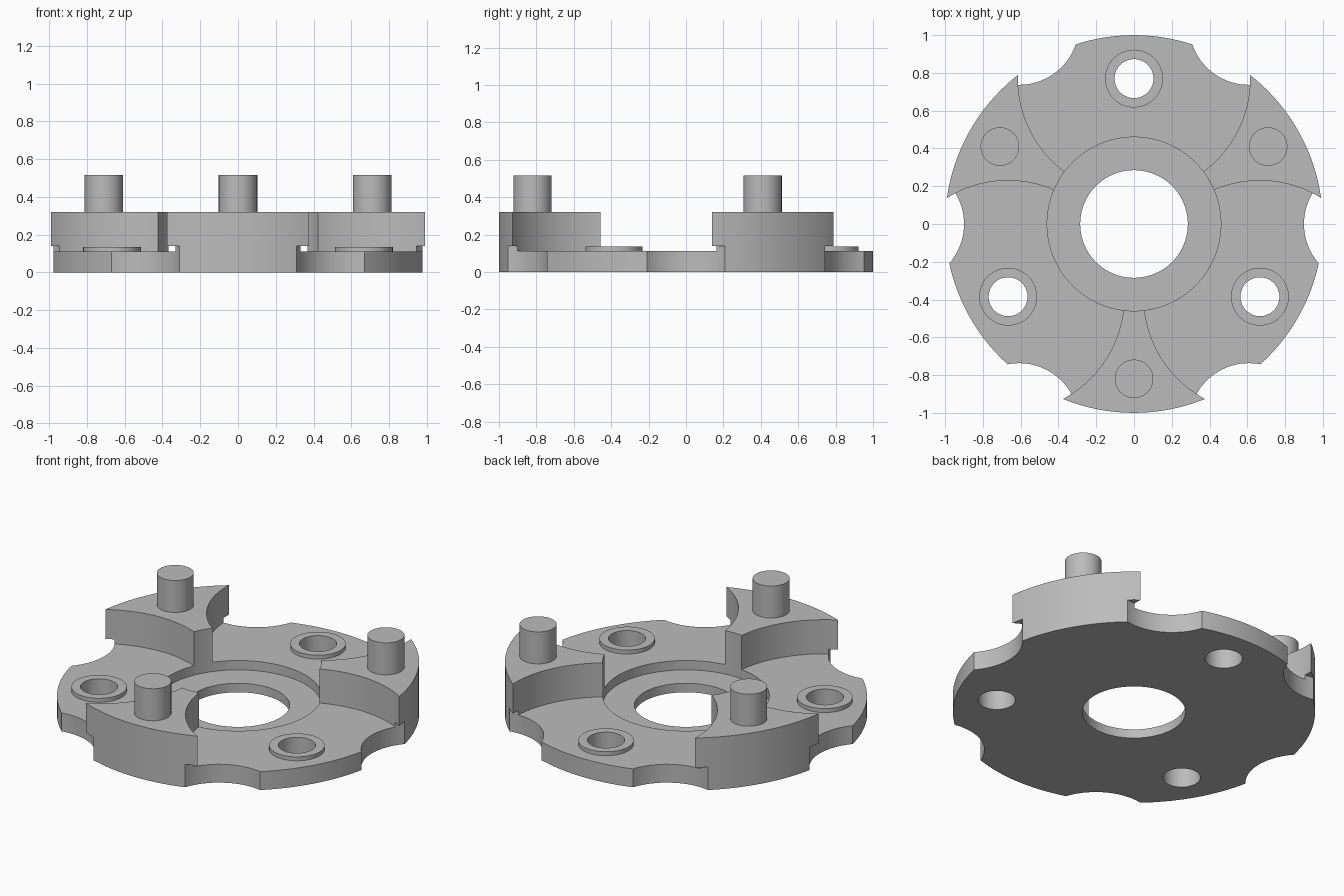
import bpy
from math import sin, cos, radians

cube = bpy.data.objects.get("Cube")
if cube:
    bpy.data.objects.remove(cube)

# Single grey material
grey = bpy.data.materials.new("plain grey")
grey.use_nodes = True
COLOUR = (0.5, 0.5, 0.5, 1)
grey.diffuse_color = COLOUR
grey.node_tree.nodes["Principled BSDF"].inputs["Base Color"].default_value = COLOUR


def cylinder(name, r, z0, z1, dist=0, angle=0, sides=64):
    """Upright cylinder placed at a polar position."""
    a = radians(angle)
    bpy.ops.mesh.primitive_cylinder_add(
        vertices=sides, radius=r, depth=z1 - z0,
        location=(dist * cos(a), dist * sin(a), (z0 + z1) / 2))
    ob = bpy.context.object
    ob.name = name
    ob.data.materials.append(grey)
    return ob


def cut(target, cutters):
    """Subtract each cutter, apply, then remove the cutters."""
    for cutter in cutters:
        cutter.hide_render = True
        mod = target.modifiers.new("cut", 'BOOLEAN')
        mod.operation = 'DIFFERENCE'
        mod.solver = 'EXACT'
        mod.object = cutter
        bpy.context.view_layer.objects.active = target
        bpy.ops.object.modifier_apply(modifier=mod.name)
        bpy.data.objects.remove(cutter)


def smooth(ob):
    bpy.ops.object.select_all(action='DESELECT')
    ob.select_set(True)
    bpy.context.view_layer.objects.active = ob
    bpy.ops.object.shade_smooth_by_angle(angle=radians(30))


BASE, LUG, PEG = 0.112, 0.32, 0.515
HOLE_DIST, HOLE_R = 0.77, 0.103
hole_angles = (90, 210, 330)

# Plate with three raised lugs, carved from one disc
plate = cylinder("plate_with_lugs", 1, 0, LUG, sides=180)
cutters = [cylinder("recess_cutter", 0.46, 0.055, 0.6, sides=128),
           cylinder("bore_cutter", 0.285, -0.1, 0.6, sides=96)]
for a in hole_angles:
    cutters.append(cylinder("bay_cutter", 0.615, BASE, 0.6, HOLE_DIST, a, 128))
    cutters.append(cylinder("hole_cutter", HOLE_R, -0.1, 0.6, HOLE_DIST, a))
# Rim scallops that also undercut the lug tips
for a in range(0, 360, 60):
    cutters.append(cylinder("scallop_cutter", 0.316, -0.1, 0.14, 1.216, a, 96))
cut(plate, cutters)
smooth(plate)

for i, a in enumerate(hole_angles, 1):
    # Raised collar around each hole
    collar = cylinder(f"hole_collar_{i}", 0.153, BASE - 0.01, 0.136, HOLE_DIST, a)
    cut(collar, [cylinder("collar_cutter", HOLE_R, -0.1, 0.6, HOLE_DIST, a)])
    smooth(collar)
    # Peg on each lug
    smooth(cylinder(f"lug_peg_{i}", 0.102, LUG - 0.01, PEG, 0.82, a + 180))
